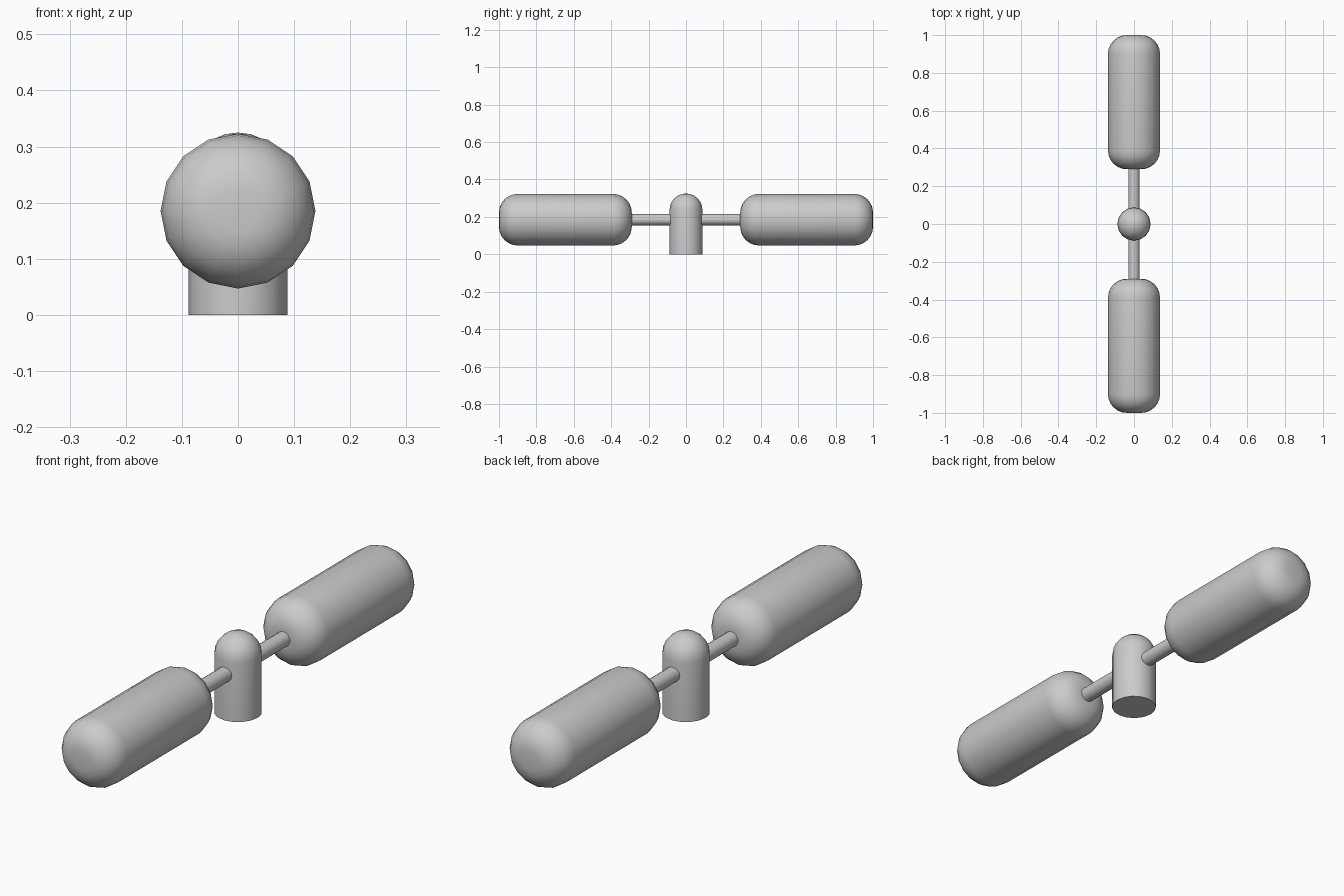
import bpy
import bmesh
from math import pi, sin, cos, radians
from mathutils import Matrix

cube = bpy.data.objects.get("Cube")
if cube:
    bpy.data.objects.remove(cube, do_unlink=True)

SIDES = 16
AXIS_Z = 0.185

grey = bpy.data.materials.new("light_grey")
grey.use_nodes = True
colour = (0.6, 0.6, 0.6, 1)
grey.diffuse_color = colour
grey.node_tree.nodes["Principled BSDF"].inputs["Base Color"].default_value = colour


def arc(radius_centre, height_centre, r, start, end, steps):
    """Profile points (radius, height) along a circular arc in degrees."""
    angles = [radians(start + (end - start) * i / steps) for i in range(steps + 1)]
    return [(radius_centre + r * cos(a), height_centre + r * sin(a)) for a in angles]


def lathe(name, profile, along_y=False):
    """Turn a profile around z, optionally laying it along y at axle height."""
    bm = bmesh.new()
    rings = []
    for r, h in profile:
        if r < 1e-4:
            rings.append([bm.verts.new((0, 0, h))])
        else:
            turns = [2 * pi * i / SIDES for i in range(SIDES)]
            rings.append([bm.verts.new((r * cos(t), r * sin(t), h)) for t in turns])
    for low, high in zip(rings, rings[1:]):
        for i in range(SIDES):
            j = (i + 1) % SIDES
            corners = [low[i % len(low)], low[j % len(low)],
                       high[j % len(high)], high[i % len(high)]]
            bm.faces.new(list(dict.fromkeys(corners)))
    # Close open ends with flat caps
    for ring in (rings[0], rings[-1]):
        if len(ring) > 1:
            bm.faces.new(ring)
    bmesh.ops.recalc_face_normals(bm, faces=bm.faces)
    if along_y:
        bm.transform(Matrix.Translation((0, 0, AXIS_Z)) @ Matrix.Rotation(-pi / 2, 4, "X"))
    mesh = bpy.data.meshes.new(name)
    bm.to_mesh(mesh)
    bm.free()
    mesh.materials.append(grey)
    obj = bpy.data.objects.new(name, mesh)
    bpy.context.collection.objects.link(obj)
    bpy.ops.object.select_all(action="DESELECT")
    obj.select_set(True)
    bpy.context.view_layer.objects.active = obj
    bpy.ops.object.shade_smooth_by_angle(angle=radians(40))
    return obj


# Domed post in the middle
POST_R = 0.088
lathe("centre_post", [(POST_R, 0)] + arc(0, 0.325 - POST_R, POST_R, 0, 90, 6))

# Thin rod through the post
lathe("cross_rod", [(0.03, -0.32), (0.03, 0.32)], along_y=True)

# Rounded rollers at both ends
ROLLER_R, FILLET = 0.138, 0.1
INNER, OUTER = 0.29, 1.0
core = ROLLER_R - FILLET
for name, side in (("front_roller", -1), ("back_roller", 1)):
    profile = (arc(core, INNER + FILLET, FILLET, -90, 0, 6)
               + arc(core, OUTER - FILLET, FILLET, 0, 90, 6))
    lathe(name, [(r, side * h) for r, h in profile], along_y=True)
